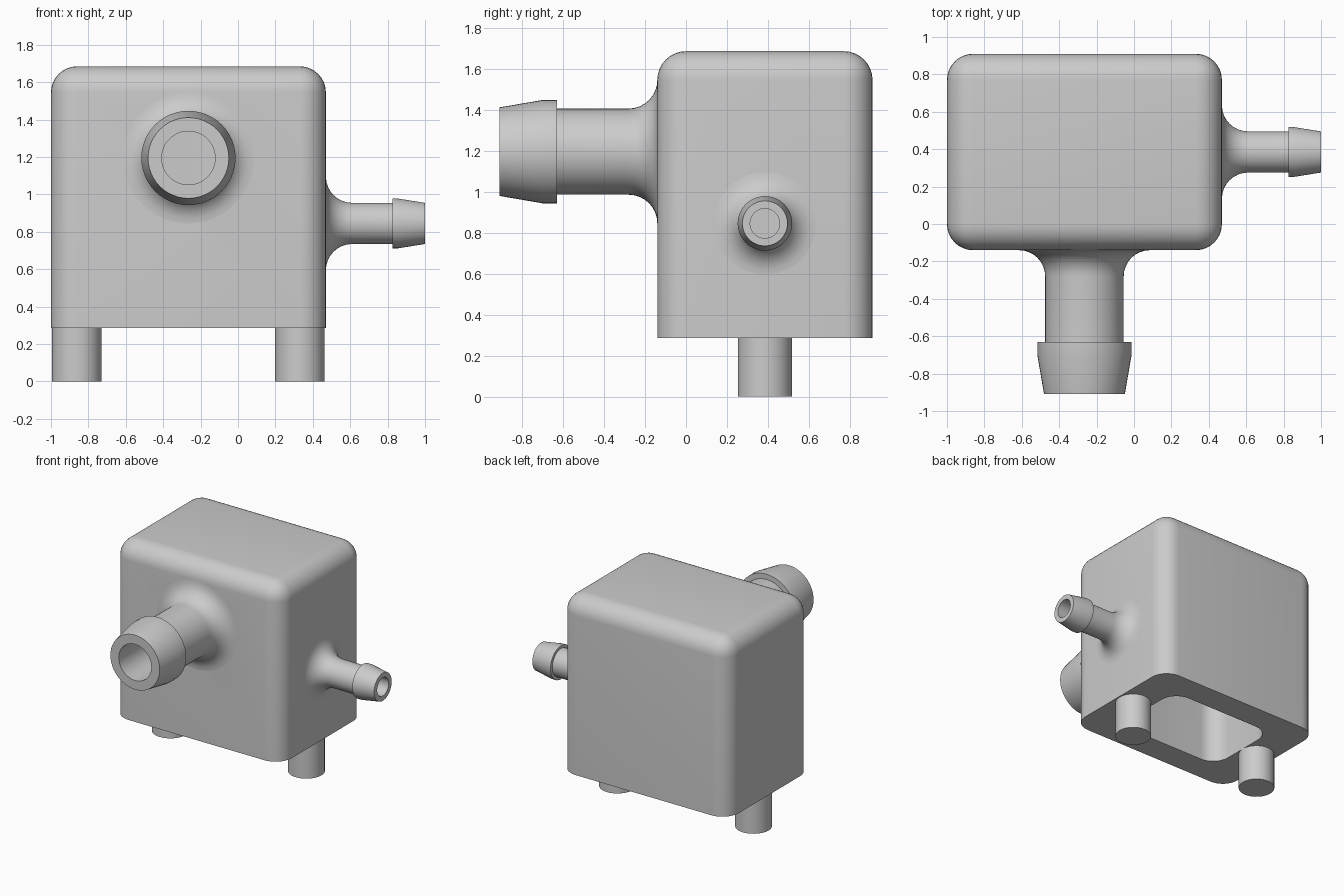
import bpy, bmesh, math
from mathutils import Matrix, Vector

cube = bpy.data.objects.get("Cube")
if cube:
    bpy.data.objects.remove(cube, do_unlink=True)

GREY = (0.6, 0.6, 0.6, 1)
grey = bpy.data.materials.new("light_grey")
grey.use_nodes = True
grey.diffuse_color = GREY
grey.node_tree.nodes["Principled BSDF"].inputs["Base Color"].default_value = GREY


def finish(name, bm):
    bmesh.ops.recalc_face_normals(bm, faces=bm.faces[:])
    mesh = bpy.data.meshes.new(name)
    bm.to_mesh(mesh)
    bm.free()
    mesh.materials.append(grey)
    obj = bpy.data.objects.new(name, mesh)
    bpy.context.collection.objects.link(obj)
    return obj


def activate(obj):
    bpy.ops.object.select_all(action='DESELECT')
    obj.select_set(True)
    bpy.context.view_layer.objects.active = obj


def smooth(obj):
    activate(obj)
    bpy.ops.object.shade_smooth_by_angle(angle=math.radians(30))


def rounded_box(name, lo, hi, radius, round_top):
    """Box with rounded upright edges and, optionally, rounded top edges."""
    lo, hi = Vector(lo), Vector(hi)
    bm = bmesh.new()
    bmesh.ops.create_cube(bm, size=1)
    for v in bm.verts:
        v.co = (lo + hi) / 2 + v.co * (hi - lo)

    def wanted(e):
        a, b = e.verts[0].co.z, e.verts[1].co.z
        return abs(a - b) > 0.1 or (round_top and min(a, b) > lo.z + 0.1)

    bmesh.ops.bevel(bm, geom=[e for e in bm.edges if wanted(e)], offset=radius,
                    segments=8, profile=0.5, affect='EDGES')
    return finish(name, bm)


def cylinder(name, radius, length, matrix):
    """Cylinder running from the origin of matrix along its z axis."""
    bm = bmesh.new()
    bmesh.ops.create_cone(bm, cap_ends=True, segments=48, radius1=radius, radius2=radius,
                          depth=length, matrix=matrix @ Matrix.Translation((0, 0, length / 2)))
    return finish(name, bm)


def barbed_pipe(name, r, bore, barb_r, tip_r, barb, ridge, length, wall, matrix):
    """Hollow hose pipe: fillet at the root, barb at the tip, bore through the wall."""
    f = 0.14
    profile = [(r + f - f * math.sin(t), f - f * math.cos(t))
               for t in (i * math.pi / 16 for i in range(9))]
    profile += [(r, barb), (barb_r, barb), (barb_r, ridge),
                (tip_r, length), (bore, length), (bore, -wall)]
    bm = bmesh.new()
    verts = [bm.verts.new((p, 0, z)) for p, z in profile]
    edges = [bm.edges.new(pair) for pair in zip(verts, verts[1:])]
    bmesh.ops.spin(bm, geom=verts + edges, cent=(0, 0, 0), axis=(0, 0, 1),
                   angle=math.tau, steps=48, use_merge=True)
    bmesh.ops.remove_doubles(bm, verts=bm.verts[:], dist=1e-4)
    bm.transform(matrix)
    smooth(finish(name, bm))


# Pipe roots on the front and left walls, pointing outwards
front = Matrix.Translation((-0.265, -0.14, 1.195)) @ Matrix.Rotation(math.pi / 2, 4, 'X')
side = Matrix.Translation((0.47, 0.385, 0.845)) @ Matrix.Rotation(math.pi / 2, 4, 'Y')

# Hollow housing, open underneath
body = rounded_box("housing", (-1, -0.14, 0.285), (0.47, 0.91, 1.685), 0.14, True)
cutters = [
    rounded_box("cavity_cutter", (-0.73, 0.07, 0.1), (0.2, 0.70, 1.45), 0.14, False),
    cylinder("front_bore_cutter", 0.143, 0.5, front @ Matrix.Translation((0, 0, -0.4))),
    cylinder("side_bore_cutter", 0.072, 0.5, side @ Matrix.Translation((0, 0, -0.4))),
]
for cutter in cutters:
    cutter.hide_render = True
    mod = body.modifiers.new("cut", 'BOOLEAN')
    mod.operation, mod.solver, mod.object = 'DIFFERENCE', 'EXACT', cutter
    activate(body)
    bpy.ops.object.modifier_apply(modifier=mod.name)
    bpy.data.objects.remove(cutter, do_unlink=True)
smooth(body)

# Hose pipes
barbed_pipe("front_pipe", 0.21, 0.143, 0.252, 0.216, 0.49, 0.56, 0.77, 0.21, front)
barbed_pipe("side_pipe", 0.11, 0.072, 0.133, 0.11, 0.355, 0.385, 0.53, 0.27, side)

# Mounting pegs
for name, x in (("right_peg", -0.862), ("left_peg", 0.33)):
    smooth(cylinder(name, 0.132, 0.29, Matrix.Translation((x, 0.385, 0))))
